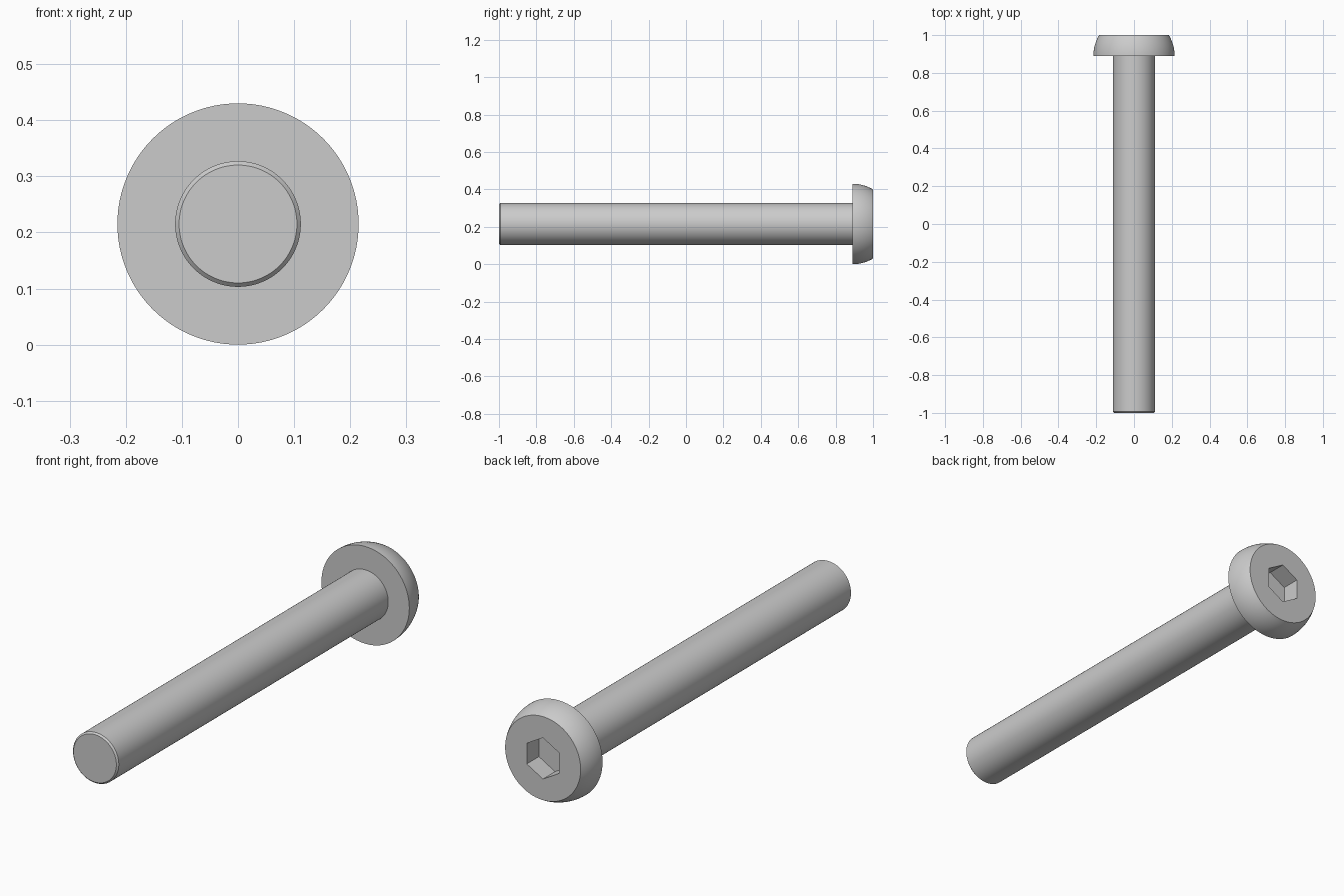
import bpy, bmesh
from math import sin, cos, pi, radians

cube = bpy.data.objects.get("Cube")
if cube:
    bpy.data.objects.remove(cube)

SEGMENTS = 96
HEAD_R, SHANK_R, HEX_APOTHEM = 0.215, 0.112, 0.079
HEAD_BASE, SOCKET_FLOOR = 0.89, 0.915

steel = bpy.data.materials.new("grey steel")
steel.use_nodes = True
GREY = (0.6, 0.6, 0.6, 1)
steel.diffuse_color = GREY
steel.node_tree.nodes["Principled BSDF"].inputs["Base Color"].default_value = GREY


def circle(radius):
    return lambda a: radius


def hexagon(apothem):
    # polar radius of a hexagon with corners up and down
    return lambda a: apothem / cos((a + pi / 6) % (pi / 3) - pi / 6)


def lathe(name, rings):
    """Skin a closed body along y from (y, outline) rings."""
    bm = bmesh.new()
    loops = []
    for y, outline in rings:
        angles = [2 * pi * i / SEGMENTS for i in range(SEGMENTS)]
        loops.append([bm.verts.new((outline(a) * cos(a), y, outline(a) * sin(a)))
                      for a in angles])
    for low, high in zip(loops, loops[1:]):
        for i in range(SEGMENTS):
            j = (i + 1) % SEGMENTS
            bm.faces.new((low[i], low[j], high[j], high[i]))
    bm.faces.new(loops[0])
    bm.faces.new(loops[-1])
    bmesh.ops.recalc_face_normals(bm, faces=bm.faces)
    mesh = bpy.data.meshes.new(name)
    bm.to_mesh(mesh)
    bm.free()
    mesh.materials.append(steel)
    obj = bpy.data.objects.new(name, mesh)
    obj.location.z = HEAD_R
    bpy.context.collection.objects.link(obj)
    bpy.ops.object.select_all(action='DESELECT')
    obj.select_set(True)
    bpy.context.view_layer.objects.active = obj
    bpy.ops.object.shade_smooth_by_angle(angle=radians(25))
    return obj


# Plain shank with a small chamfer at the tip
lathe("shank", [(-1, circle(0.105)), (-0.993, circle(SHANK_R)),
                (HEAD_BASE + 0.01, circle(SHANK_R))])

# Domed head: a slice of a sphere, flat on top, with a hexagonal socket
dome = []
for k in range(9):
    rise = (1 - HEAD_BASE) * k / 8
    dome.append((HEAD_BASE + rise, circle((HEAD_R ** 2 - rise ** 2) ** 0.5)))
socket = [(1, hexagon(HEX_APOTHEM)), (SOCKET_FLOOR, hexagon(HEX_APOTHEM))]
lathe("head", dome + socket)
